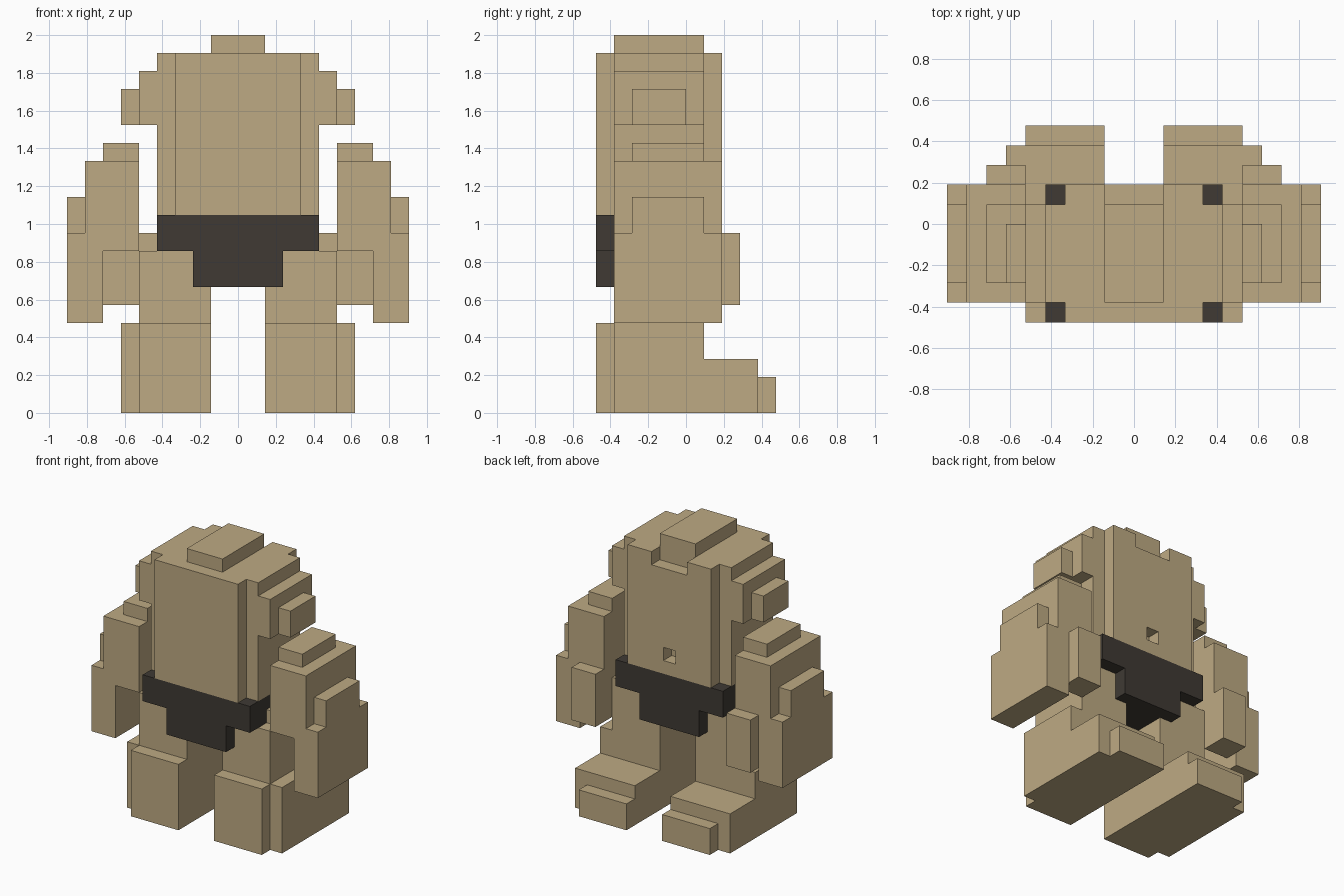
import bpy
import bmesh
from mathutils import Vector
from itertools import product

U = 2 / 21  # edge length of one building block

cube = bpy.data.objects.get("Cube")
if cube:
    bpy.data.objects.remove(cube, do_unlink=True)


def make_material(name, color):
    mat = bpy.data.materials.new(name)
    mat.use_nodes = True
    mat.diffuse_color = color
    for node in mat.node_tree.nodes:
        if node.type == 'BSDF_PRINCIPLED':
            node.inputs["Base Color"].default_value = color
            node.inputs["Roughness"].default_value = 0.9
    return mat


tan = make_material("tan", (0.515, 0.402, 0.227, 1))
charcoal = make_material("charcoal", (0.05, 0.042, 0.034, 1))


def cells(boxes):
    """Blocks covered by boxes given as (x0, x1, y0, y1, z0, z1) in block units."""
    filled = set()
    for x0, x1, y0, y1, z0, z1 in boxes:
        xs = range(round(x0 + 0.5), round(x1 + 0.5))
        filled.update(product(xs, range(y0, y1), range(z0, z1)))
    return filled


def build(name, filled, mat):
    """Skin the filled blocks with one clean outer shell."""
    bm = bmesh.new()
    verts = {}
    for cell in filled:
        for axis, side in product(range(3), (0, 1)):
            near = list(cell)
            near[axis] += 1 if side else -1
            if tuple(near) in filled:
                continue
            quad = []
            for a, b in ((0, 0), (1, 0), (1, 1), (0, 1)):
                p = list(cell)
                p[axis] += side
                p[(axis + 1) % 3] += a
                p[(axis + 2) % 3] += b
                p = tuple(p)
                if p not in verts:
                    verts[p] = bm.verts.new(Vector((p[0] - 0.5, p[1], p[2])) * U)
                quad.append(verts[p])
            bm.faces.new(quad if side else quad[::-1])
    bmesh.ops.dissolve_limit(bm, angle_limit=0.01, verts=bm.verts[:], edges=bm.edges[:])
    mesh = bpy.data.meshes.new(name)
    bm.to_mesh(mesh)
    bm.free()
    mesh.materials.append(mat)
    obj = bpy.data.objects.new(name, mesh)
    bpy.context.collection.objects.link(obj)


def build_pair(name, boxes, mat):
    left = cells(boxes)
    build("left_" + name, left, mat)
    build("right_" + name, {(-x, y, z) for x, y, z in left}, mat)


# Torso with raised front and back panels, top hump, back notch and small hole
torso = cells([(-4.5, 4.5, -4, 1, 11, 20),
               (-3.5, 3.5, -5, 2, 11, 20),
               (-1.5, 1.5, -4, 1, 20, 21)])
torso -= cells([(-1.5, 1.5, 1, 2, 19, 20),
                (-0.5, 0.5, 1, 2, 12, 13)])
build("torso", torso, tan)

# Stepped shoulders
build_pair("shoulder", [(4.5, 5.5, -4, 1, 16, 19),
                        (5.5, 6.5, -3, 0, 16, 18)], tan)

# Belt with the lower flap
build("belt", cells([(-4.5, 4.5, -5, 2, 9, 11),
                     (-2.5, 2.5, -5, 2, 7, 9)]), charcoal)

# Arms: upper arm, cap, forearm, outer ridge and thumb
build_pair("arm", [(5.5, 8.5, -4, 2, 9, 14),
                   (5.5, 7.5, -3, 1, 14, 15),
                   (7.5, 9.5, -4, 2, 5, 10),
                   (8.5, 9.5, -3, 1, 10, 12),
                   (5.5, 7.5, 1, 3, 6, 10)], tan)

# Legs: hip, thigh, shin, heel, foot and toe
build_pair("leg", [(4.5, 5.5, -3, 0, 9, 10),
                   (1.5, 5.5, -4, 1, 5, 9),
                   (1.5, 6.5, -4, 1, 0, 5),
                   (1.5, 5.5, -5, -4, 0, 5),
                   (1.5, 6.5, 1, 4, 0, 3),
                   (1.5, 5.5, 4, 5, 0, 2)], tan)
